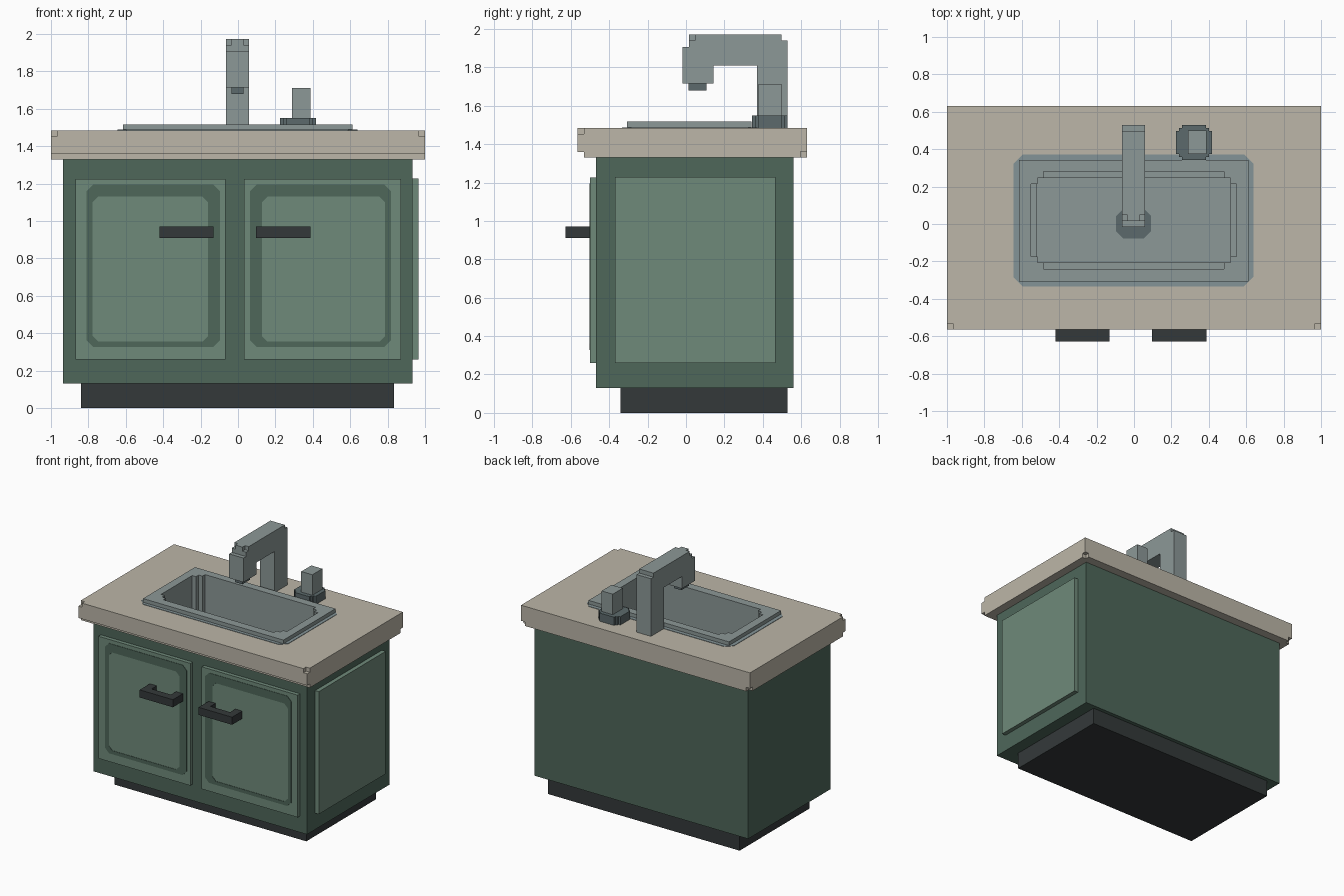
import bpy, bmesh

if "Cube" in bpy.data.objects:
    bpy.data.objects.remove(bpy.data.objects["Cube"], do_unlink=True)


def material(name, r, g, b):
    lin = [((c / 255 + 0.055) / 1.055) ** 2.4 for c in (r, g, b)] + [1.0]
    m = bpy.data.materials.new(name)
    m.use_nodes = True
    m.diffuse_color = lin
    m.node_tree.nodes["Principled BSDF"].inputs["Base Color"].default_value = lin
    return m


DARK_GREEN = material("dark green", 78, 103, 90)
LIGHT_GREEN = material("light green", 111, 138, 122)
STONE = material("beige stone", 188, 182, 168)
STEEL = material("steel grey", 140, 152, 151)
SHADE = material("blue grey", 132, 148, 151)
DARK_STEEL = material("dark steel", 92, 106, 108)
BLACK = material("charcoal", 52, 57, 58)


def prism(name, pts, axis, lo, hi, mat):
    """Extrude a 2D outline along an axis."""
    place = {"x": lambda a, b, c: (c, a, b),
             "y": lambda a, b, c: (a, c, b),
             "z": lambda a, b, c: (a, b, c)}[axis]
    bm = bmesh.new()
    low = [bm.verts.new(place(a, b, lo)) for a, b in pts]
    high = [bm.verts.new(place(a, b, hi)) for a, b in pts]
    bm.faces.new(low)
    bm.faces.new(high)
    n = len(pts)
    for i in range(n):
        j = (i + 1) % n
        bm.faces.new((low[i], low[j], high[j], high[i]))
    bmesh.ops.recalc_face_normals(bm, faces=bm.faces)
    me = bpy.data.meshes.new(name)
    bm.to_mesh(me)
    bm.free()
    me.materials.append(mat)
    ob = bpy.data.objects.new(name, me)
    bpy.context.collection.objects.link(ob)
    return ob


def box(name, x0, x1, y0, y1, z0, z1, mat):
    return prism(name, [(x0, y0), (x1, y0), (x1, y1), (x0, y1)], "z", z0, z1, mat)


def chamfered(a0, a1, b0, b1, c):
    """Rectangle outline with clipped corners."""
    return [(a0 + c, b0), (a1 - c, b0), (a1, b0 + c), (a1, b1 - c),
            (a1 - c, b1), (a0 + c, b1), (a0, b1 - c), (a0, b0 + c)]


def stepped(a0, a1, b0, b1, s):
    """Rectangle outline with two-step corners."""
    corner = [(0, 2 * s), (s, 2 * s), (s, s), (2 * s, s), (2 * s, 0)]
    return ([(a0 + u, b0 + v) for u, v in corner]
            + [(a1 - u, b0 + v) for u, v in reversed(corner)]
            + [(a1 - u, b1 - v) for u, v in corner]
            + [(a0 + u, b1 - v) for u, v in reversed(corner)])


def cut(ob, *cutters):
    """Subtract the cutters from ob and remove them."""
    bpy.context.view_layer.objects.active = ob
    for c in cutters:
        mod = ob.modifiers.new("cut", "BOOLEAN")
        mod.operation = "DIFFERENCE"
        mod.solver = "EXACT"
        mod.object = c
        bpy.ops.object.modifier_apply(modifier=mod.name)
        bpy.data.objects.remove(c, do_unlink=True)


def basin_block(name):
    return box(name, -0.58, 0.58, -0.27, 0.31, 1.05, 1.485, STEEL)


def basin_hole(z0):
    return prism("cutter", stepped(-0.55, 0.548, -0.24, 0.28, 0.033), "z", z0, 1.7, STEEL)


# Cabinet and plinth
box("plinth", -0.84, 0.835, -0.34, 0.53, 0, 0.13, BLACK)
cabinet = box("cabinet", -0.935, 0.932, -0.47, 0.56, 0.13, 1.33, DARK_GREEN)
cut(cabinet, basin_block("cutter"))
box("side_panel", 0.93, 0.965, -0.37, 0.465, 0.26, 1.228, LIGHT_GREEN)

# Doors with a painted border, and bar handles with two posts
for side, door, outer, inner, grip in (
        ("right", (-0.87, -0.067), (-0.81, -0.097), (-0.777, -0.16), (-0.42, -0.13)),
        ("left", (0.033, 0.872), (0.064, 0.817), (0.128, 0.787), (0.095, 0.387))):
    box(side + "_door", *door, -0.5, -0.47, 0.26, 1.225, LIGHT_GREEN)
    border = prism(side + "_door_border", chamfered(*outer, 0.327, 1.195, 0.035),
                   "y", -0.503, -0.499, DARK_GREEN)
    cut(border, prism("cutter", chamfered(*inner, 0.355, 1.13, 0.03),
                      "y", -0.6, -0.4, DARK_GREEN))
    a, b = grip
    prism(side + "_handle", [(a, -0.5), (a, -0.627), (b, -0.627), (b, -0.5), (b - 0.06, -0.5),
                             (b - 0.06, -0.565), (a + 0.06, -0.565), (a + 0.06, -0.5)],
          "z", 0.91, 0.97, BLACK)

# Worktop with a stepped front underside, chipped corners and the sink opening
worktop = prism("worktop", [(-0.565, 1.36), (-0.565, 1.485), (0.63, 1.485),
                            (0.63, 1.33), (-0.532, 1.33), (-0.532, 1.36)],
                "x", -1, 1, STONE)
chips = []
for x0, x1 in ((-1.1, -0.967), (0.967, 1.1)):
    chips.append(box("cutter", x0, x1, -0.7, -0.532, 1.453, 1.6, STONE))
    chips.append(box("cutter", x0, x1, 0.597, 0.7, 1.2, 1.362, STONE))
hole = box("cutter", -0.58, 0.58, -0.27, 0.31, 1.0, 1.6, STONE)
cut(worktop, hole, *chips)

# Sink: basin with a ledge around the floor, raised rim, tinted surround, drain
basin = basin_block("basin")
cut(basin, basin_hole(1.13),
    box("cutter", -0.518, 0.515, -0.205, 0.248, 1.10, 1.6, STEEL))
rim = box("sink_rim", -0.615, 0.612, -0.307, 0.342, 1.485, 1.517, STEEL)
cut(rim, basin_hole(1.3))
surround = prism("sink_surround", chamfered(-0.645, 0.638, -0.333, 0.372, 0.05),
                 "z", 1.484, 1.488, SHADE)
cut(surround, box("cutter", -0.6, 0.6, -0.29, 0.33, 1.4, 1.6, SHADE))
prism("drain", chamfered(-0.097, 0.092, -0.077, 0.082, 0.04), "z", 1.098, 1.104, DARK_STEEL)

# Faucet: angular hook profile with chipped top front corners
faucet = prism("faucet", [(0.53, 1.485), (0.53, 1.94), (0.498, 1.94), (0.498, 1.972),
                          (0.015, 1.972), (0.015, 1.906), (-0.017, 1.906), (-0.017, 1.715),
                          (0.144, 1.715), (0.144, 1.81), (0.37, 1.81), (0.37, 1.485)],
               "x", -0.065, 0.06, STEEL)
cut(faucet, *[box("cutter", a, b, -0.1, 0.047, 1.94, 2.1, STEEL)
              for a, b in ((-0.1, -0.034), (0.029, 0.1))])
box("faucet_nozzle", -0.035, 0.03, 0.012, 0.108, 1.68, 1.715, DARK_STEEL)

# Tap lever: cross-shaped base with a square stem
prism("lever_base", stepped(0.225, 0.417, 0.343, 0.53, 0.016), "z", 1.485, 1.55, DARK_STEEL)
box("lever_stem", 0.29, 0.387, 0.375, 0.5, 1.55, 1.712, STEEL)
